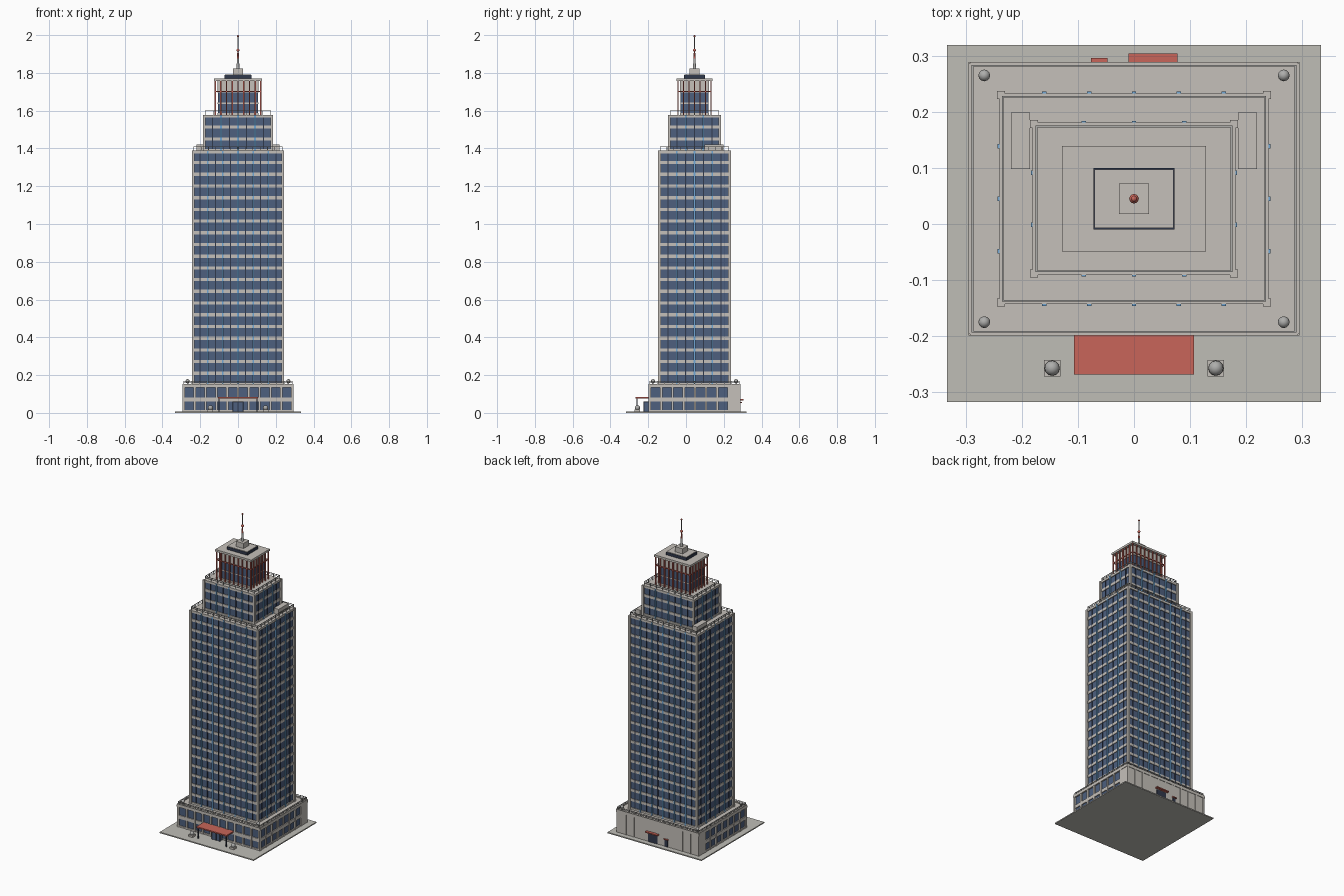
import bpy, bmesh, math
from mathutils import Vector, Matrix

if "Cube" in bpy.data.objects:
    bpy.data.objects.remove(bpy.data.objects["Cube"])

CY = 0.045  # y of the tower axis


def material(name, rgb):
    m = bpy.data.materials.new(name)
    m.use_nodes = True
    m.diffuse_color = (*rgb, 1)
    m.node_tree.nodes["Principled BSDF"].inputs["Base Color"].default_value = (*rgb, 1)
    return m


STONE = material("warm stone", (0.56, 0.53, 0.49))
PAVING = material("paving", (0.52, 0.51, 0.47))
GLASS = material("blue glass", (0.075, 0.115, 0.21))
FIN = material("light blue fin", (0.16, 0.38, 0.66))
NAVY = material("dark frame", (0.03, 0.04, 0.07))
RED = material("red", (0.58, 0.13, 0.10))
METAL = material("grey metal", (0.42, 0.42, 0.41))


def build(name, mat, boxes):
    """Joins boxes given as (x0, x1, y0, y1, z0, z1) into one object."""
    bm = bmesh.new()
    for x0, x1, y0, y1, z0, z1 in boxes:
        size = Vector((x1 - x0, y1 - y0, z1 - z0))
        mid = Vector((x0 + x1, y0 + y1, z0 + z1)) / 2
        bmesh.ops.create_cube(bm, size=1, matrix=Matrix.Translation(mid) @ Matrix.Diagonal((*size, 1)))
    return finish(name, mat, bm)


def finish(name, mat, bm):
    me = bpy.data.meshes.new(name)
    bm.to_mesh(me)
    bm.free()
    me.materials.append(mat)
    ob = bpy.data.objects.new(name, me)
    bpy.context.collection.objects.link(ob)
    return ob


def block(hx, hy, z0, z1):
    """Box centred on the tower axis."""
    return (-hx, hx, CY - hy, CY + hy, z0, z1)


def post(x, y, r, z0, z1):
    return (x - r, x + r, y - r, y + r, z0, z1)


def ring(hx, hy, t, z0, z1):
    """Four bars running round the tower axis."""
    bars = [(-hx, hx, CY + s * hy - t, CY + s * hy + t, z0, z1) for s in (-1, 1)]
    return bars + [(s * hx - t, s * hx + t, CY - hy, CY + hy, z0, z1) for s in (-1, 1)]


def spaced(a, b, n):
    return [a + (b - a) * i / (n - 1) for i in range(n)]


def around(hx, hy, xs, ys, r, z0, z1):
    """Posts on all four sides at offsets xs and ys."""
    out = [post(x, CY + s * hy, r, z0, z1) for x in xs for s in (-1, 1)]
    return out + [post(s * hx, CY + y, r, z0, z1) for y in ys for s in (-1, 1)]


def corners(hx, hy, r, z0, z1):
    return [post(sx * hx, CY + sy * hy, r, z0, z1) for sx in (-1, 1) for sy in (-1, 1)]


def railing(name, hx, hy, z, h, nx, ny):
    bars = ring(hx, hy, 0.0015, z + h - 0.003, z + h)
    bars += ring(hx, hy, 0.001, z + h * 0.5, z + h * 0.5 + 0.002)
    bars += around(hx, hy, spaced(-hx, hx, nx), spaced(-hy, hy, ny), 0.0015, z, z + h)
    build(name, METAL, bars)


def tier(name, hx, hy, z0, z1, floors, fin_xs, fin_ys):
    """A glazed storey block with bands, corner piers, fins and mullions."""
    step = (z1 - z0) / floors
    build(name + "_glass", GLASS, [block(hx - 0.006, hy - 0.006, z0, z1 - 0.004)])
    bands = [block(hx - 0.002, hy - 0.002, z0 + i * step - 0.009, z0 + i * step + 0.008)
             for i in range(1, floors)]
    bands.append(block(hx, hy, z1 - 0.014, z1))
    bands.append(block(hx, hy, z0, z0 + 0.012))
    build(name + "_floor_bands", STONE, bands)
    build(name + "_corner_piers", STONE, corners(hx - 0.003, hy - 0.003, 0.007, z0, z1))
    build(name + "_fins", FIN, around(hx - 0.001, hy - 0.001, fin_xs, fin_ys, 0.004, z0, z1 - 0.002))
    dx, dy = fin_xs[1] - fin_xs[0], fin_ys[1] - fin_ys[0]
    mx = [x - dx / 2 for x in fin_xs] + [fin_xs[-1] + dx / 2]
    my = [y - dy / 2 for y in fin_ys] + [fin_ys[-1] + dy / 2]
    build(name + "_mullions", NAVY, around(hx - 0.004, hy - 0.004, mx, my, 0.0025, z0, z1 - 0.004))


def ball(name, mat, x, y, z, r):
    bm = bmesh.new()
    bmesh.ops.create_uvsphere(bm, u_segments=12, v_segments=8, radius=r,
                              matrix=Matrix.Translation((x, y, z)))
    for f in bm.faces:
        f.smooth = True
    return finish(name, mat, bm)


def cone(name, mat, r0, r1, z0, z1):
    bm = bmesh.new()
    bmesh.ops.create_cone(bm, cap_ends=True, segments=12, radius1=r0, radius2=r1, depth=z1 - z0,
                          matrix=Matrix.Translation((0, CY, (z0 + z1) / 2)))
    return finish(name, mat, bm)


# Plaza
build("plaza", PAVING, [(-0.333, 0.333, -0.317, 0.319, 0, 0.007)])

# Podium: glazed on three sides, plain stone at the back
PX, PY = 0.292, 0.241
FRONT, BACK = CY - PY, CY + PY
build("podium_glass", GLASS, [block(PX - 0.006, PY - 0.006, 0.005, 0.14)])
build("podium_bands", STONE, [
    block(PX, PY, 0.005, 0.016), block(PX, PY, 0.060, 0.082), block(PX + 0.003, PY + 0.003, 0.135, 0.148)])
build("podium_piers", STONE,
      around(PX - 0.004, PY - 0.004, spaced(-PX + 0.006, PX - 0.006, 11),
             spaced(-PY + 0.006, 0.18, 8), 0.006, 0.005, 0.14))
build("podium_back_wall", STONE, [(-PX, PX, 0.226, BACK, 0.005, 0.14)])
build("podium_parapet", STONE, ring(PX, PY, 0.003, 0.145, 0.154))
railing("podium_railing", PX - 0.004, PY - 0.004, 0.15, 0.018, 15, 13)
build("podium_lamp_posts", METAL, corners(0.267, 0.22, 0.004, 0.147, 0.162))
for sx in (-1, 1):
    for sy in (-1, 1):
        ball("podium_lamp", METAL, sx * 0.267, CY + sy * 0.22, 0.168, 0.0105)

# Main entrance
build("entrance_canopy", RED, [(-0.107, 0.107, -0.268, FRONT, 0.076, 0.084)])
build("canopy_posts", NAVY, [post(s * 0.1, -0.26, 0.003, 0.005, 0.077) for s in (-1, 1)])
build("entrance_lobby", GLASS, [(-0.026, 0.026, -0.222, FRONT, 0.005, 0.056)])
build("lobby_frame", NAVY, [(-0.03, 0.03, -0.225, FRONT, 0.055, 0.060)]
      + [post(x, -0.222, 0.003, 0.005, 0.056) for x in (-0.027, 0, 0.027)])
for s in (-1, 1):
    build("planter", STONE, [post(s * 0.146, -0.257, 0.0145, 0.005, 0.019)])
    ball("planter_shrub", METAL, s * 0.146, -0.257, 0.027, 0.0135)

# Service doors at the back
build("service_canopy", RED, [(-0.01, 0.078, BACK - 0.002, 0.304, 0.066, 0.073)])
build("side_door_canopy", RED, [(-0.077, -0.047, BACK - 0.002, 0.296, 0.052, 0.057)])
build("service_doors", NAVY, [(0.0, 0.068, BACK - 0.002, BACK + 0.003, 0.007, 0.062),
                              (-0.073, -0.051, BACK - 0.002, BACK + 0.003, 0.007, 0.05)])

# Main shaft and upper tier
tier("shaft", 0.24, 0.188, 0.148, 1.388, 20, spaced(-0.16, 0.16, 5), spaced(-0.094, 0.094, 3))
railing("shaft_railing", 0.234, 0.182, 1.388, 0.022, 13, 11)
build("roof_units", STONE, [(min(s * 0.185, s * 0.219), max(s * 0.185, s * 0.219),
                             0.098, 0.199, 1.386, 1.422) for s in (-1, 1)])
tier("upper_tier", 0.181, 0.136, 1.386, 1.578, 3, spaced(-0.09, 0.09, 3), spaced(-0.046, 0.046, 2))
railing("upper_railing", 0.174, 0.129, 1.578, 0.022, 9, 7)

# Crown with red fins under an overhanging roof
build("crown_glass", GLASS, [block(0.106, 0.073, 1.576, 1.70)])
build("crown_wall", STONE, [block(0.109, 0.076, 1.695, 1.76), block(0.109, 0.076, 1.576, 1.588),
                            block(0.108, 0.075, 1.636, 1.642)])
build("crown_fins", RED, around(0.121, 0.087, spaced(-0.121, 0.121, 9), spaced(-0.087, 0.087, 7),
                                0.0035, 1.576, 1.76))
build("crown_rails", RED, ring(0.121, 0.087, 0.002, 1.70, 1.705))
build("crown_roof", STONE, [block(0.128, 0.094, 1.757, 1.77)])

# Roof step, mast base and mast
build("roof_step", NAVY, [block(0.072, 0.0545, 1.768, 1.788)])
build("roof_step_cap", STONE, [block(0.070, 0.0525, 1.786, 1.791)])
build("mast_base", STONE, [block(0.027, 0.0275, 1.79, 1.824)])
cone("mast_foot", METAL, 0.0085, 0.005, 1.822, 1.875)
cone("mast_lower", RED, 0.005, 0.0035, 1.875, 1.92)
cone("mast_upper", METAL, 0.003, 0.0018, 1.92, 1.99)
ball("mast_collar", RED, 0, CY, 1.92, 0.0085)
ball("mast_light", RED, 0, CY, 1.9945, 0.0055)
